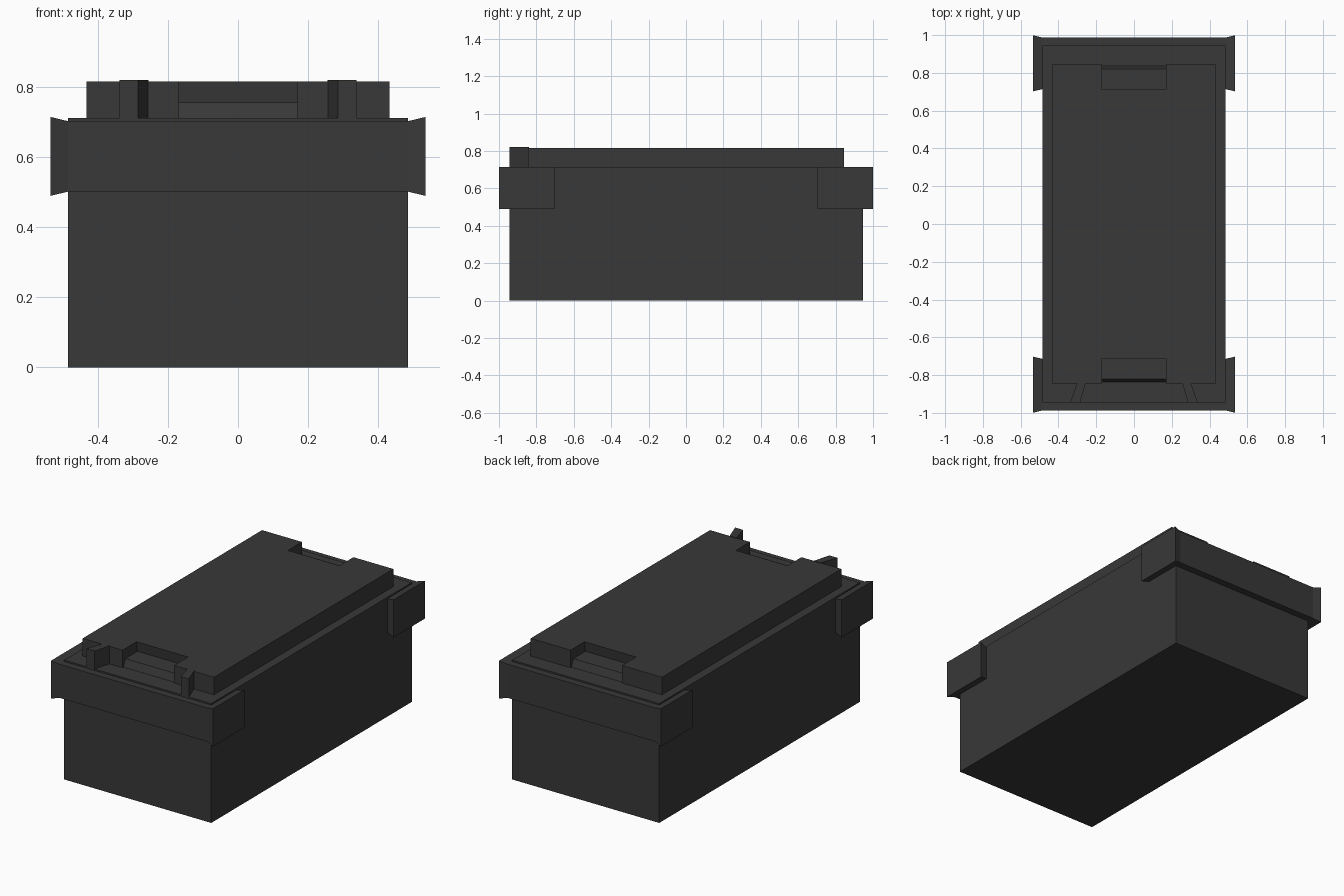
import bpy, bmesh

if "Cube" in bpy.data.objects:
    bpy.data.objects.remove(bpy.data.objects["Cube"])

mat = bpy.data.materials.new("dark_plastic")
mat.diffuse_color = (0.04, 0.04, 0.04, 1)
mat.use_nodes = True
mat.node_tree.nodes["Principled BSDF"].inputs["Base Color"].default_value = mat.diffuse_color


def loft(name, rings):
    """Skin matching rings of points and cap both ends."""
    bm = bmesh.new()
    vs = [[bm.verts.new(p) for p in ring] for ring in rings]
    n = len(vs[0])
    for a, b in zip(vs, vs[1:]):
        for i in range(n):
            j = (i + 1) % n
            bm.faces.new((a[i], a[j], b[j], b[i]))
    bm.faces.new(vs[0])
    bm.faces.new(vs[-1])
    bmesh.ops.recalc_face_normals(bm, faces=bm.faces)
    mesh = bpy.data.meshes.new(name)
    bm.to_mesh(mesh)
    bm.free()
    mesh.materials.append(mat)
    ob = bpy.data.objects.new(name, mesh)
    bpy.context.collection.objects.link(ob)
    return ob


def box(name, x, y, z0, z1):
    plan = [(-x, -y), (x, -y), (x, y), (-x, y)]
    return loft(name, [[(px, py, z) for px, py in plan] for z in (z0, z1)])


# Case and raised lid
box("case_body", 0.485, 0.945, 0, 0.712)
lid = box("lid", 0.433, 0.845, 0.711, 0.817)

for side, s in (("front", 1), ("back", -1)):
    # Recess in the lid with an undercut wall and a sloped lip
    prof = [(-0.715, 0.83), (-0.705, 0.757), (-0.82, 0.757),
            (-0.84, 0.70), (-0.90, 0.70), (-0.90, 0.83)]
    cutter = loft(side + "_recess_cutter",
                  [[(x, s * y, z) for y, z in prof] for x in (-0.17, 0.17)])
    cutter.hide_render = True
    cutter.hide_set(True)
    cut = lid.modifiers.new(side + "_recess", "BOOLEAN")
    cut.operation = "DIFFERENCE"
    cut.solver = "EXACT"
    cut.object = cutter

    # End collar, flaring outward where it wraps the case sides
    rings = []
    for x, e in ((-0.535, 0.012), (-0.485, 0), (0.485, 0), (0.535, 0.012)):
        y0, y1, z0, z1 = -0.987 - e, -0.714 + e, 0.502 - e, 0.703 + e
        rings.append([(x, s * y, z) for y, z in
                      ((y0, z0), (y1, z0), (y1, z1), (y0, z1))])
    loft(side + "_collar", rings)

# Pair of skewed terminals in front of the lid
for side, s in (("left", -1), ("right", 1)):
    plan = [(0.255, -0.84), (0.285, -0.945), (0.338, -0.945), (0.30, -0.84)]
    loft(side + "_terminal",
         [[(s * x, y, z) for x, y in plan] for z in (0.711, 0.82)])
